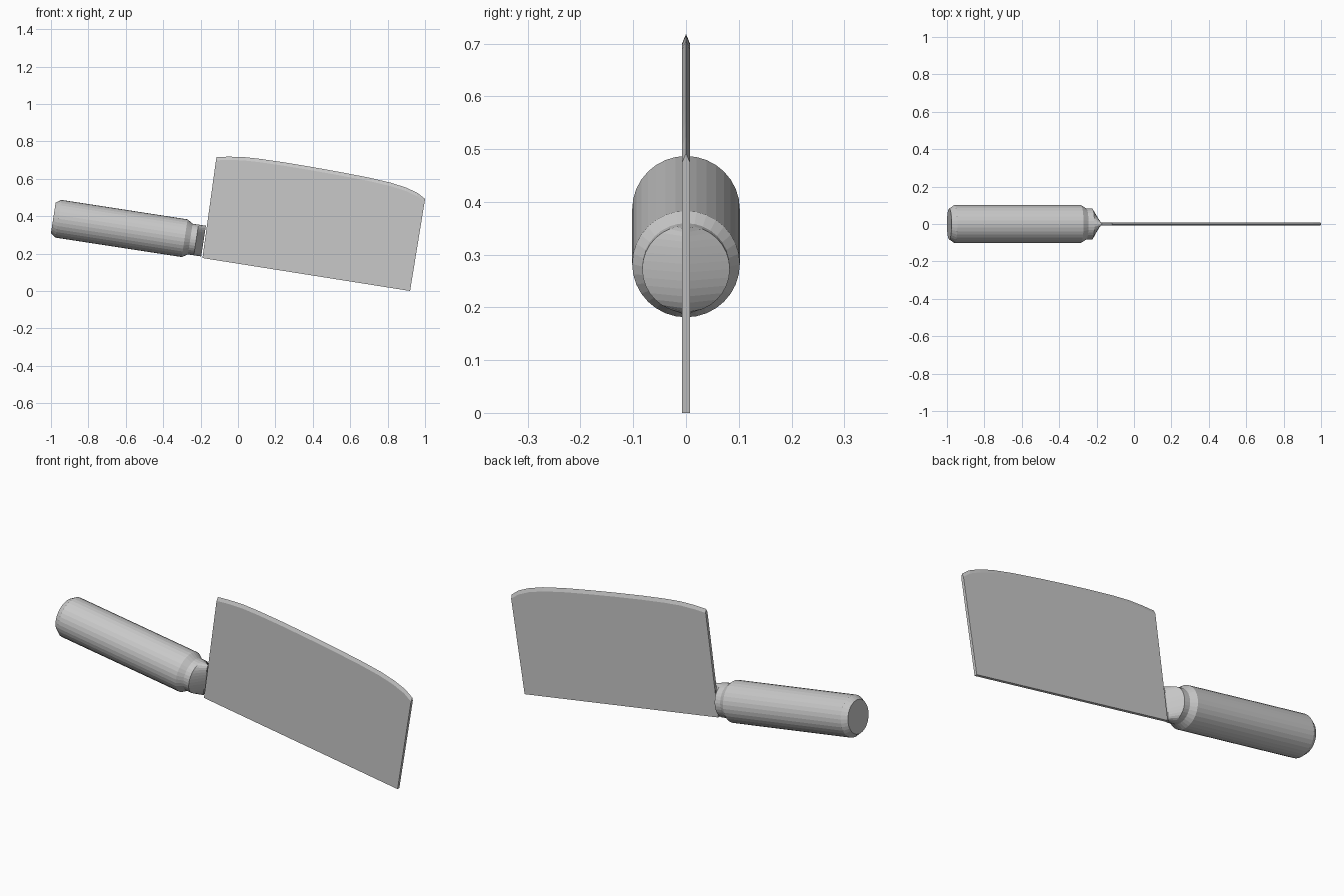
import bpy, bmesh, math
from mathutils import Vector

cube = bpy.data.objects.get("Cube")
if cube:
    bpy.data.objects.remove(cube)

grey = bpy.data.materials.new("plain grey")
grey.use_nodes = True
colour = (0.58, 0.58, 0.58, 1)
grey.diffuse_color = colour
grey.node_tree.nodes["Principled BSDF"].inputs["Base Color"].default_value = colour

TILT = math.atan(0.154)
AXIS = Vector((math.cos(TILT), 0, -math.sin(TILT)))
UP = Vector((math.sin(TILT), 0, math.cos(TILT)))
BUTT = Vector((-0.96, 0, 0.386))
SIDES = 32


def finish(name, bm):
    bmesh.ops.recalc_face_normals(bm, faces=bm.faces)
    mesh = bpy.data.meshes.new(name)
    bm.to_mesh(mesh)
    bm.free()
    mesh.materials.append(grey)
    obj = bpy.data.objects.new(name, mesh)
    bpy.context.collection.objects.link(obj)
    return obj


def loft(name, rings):
    """Skin elliptical rings (distance, half width, half height) along the axis."""
    bm = bmesh.new()
    loops = []
    for dist, wide, high in rings:
        loop = []
        for i in range(SIDES):
            a = math.tau * i / SIDES
            side = Vector((0, wide * math.cos(a), 0))
            loop.append(bm.verts.new(BUTT + AXIS * dist + side + UP * high * math.sin(a)))
        loops.append(loop)
    for a, b in zip(loops, loops[1:]):
        for i in range(SIDES):
            j = (i + 1) % SIDES
            bm.faces.new((a[i], a[j], b[j], b[i]))
    bm.faces.new(loops[0])
    bm.faces.new(loops[-1])
    return finish(name, bm)


# Round grip with chamfered ends
R, NECK, HALF = 0.102, 0.083, 0.0075
loft("handle", [(-0.028, NECK, NECK), (0, R, R), (0.683, R, R), (0.713, NECK, NECK)])

# Neck that pinches from a circle to the blade thickness
loft("collar", [(0.713, NECK, NECK), (0.745, NECK, NECK), (0.785, HALF, NECK)])

# Flat blade with a ground, curved upper edge
heel, toe = (-0.19, 0.176), (0.92, 0.0)
edge = [(-0.115, 0.716), (-0.05, 0.718), (0.03, 0.716), (0.12, 0.706),
        (0.25, 0.687), (0.4, 0.662), (0.55, 0.635), (0.7, 0.606),
        (0.82, 0.578), (0.9, 0.552), (0.96, 0.524), (1.0, 0.492)]
GRIND = 0.018
bm = bmesh.new()
ridge = [bm.verts.new((x, 0, z)) for x, z in edge]
panels = []
for y in (-HALF, HALF):
    shoulder = [bm.verts.new((x - GRIND * UP.x, y, z - GRIND * UP.z)) for x, z in edge]
    base = [bm.verts.new((x, y, z)) for x, z in (toe, heel)]
    bm.faces.new(shoulder + base)
    for i in range(len(edge) - 1):
        bm.faces.new((shoulder[i], shoulder[i + 1], ridge[i + 1], ridge[i]))
    panels.append((shoulder, base))
(s0, b0), (s1, b1) = panels
bm.faces.new((b0[0], b0[1], b1[1], b1[0]))
bm.faces.new((b0[0], b1[0], s1[-1], ridge[-1], s0[-1]))
bm.faces.new((b0[1], b1[1], s1[0], ridge[0], s0[0]))
finish("blade", bm)
